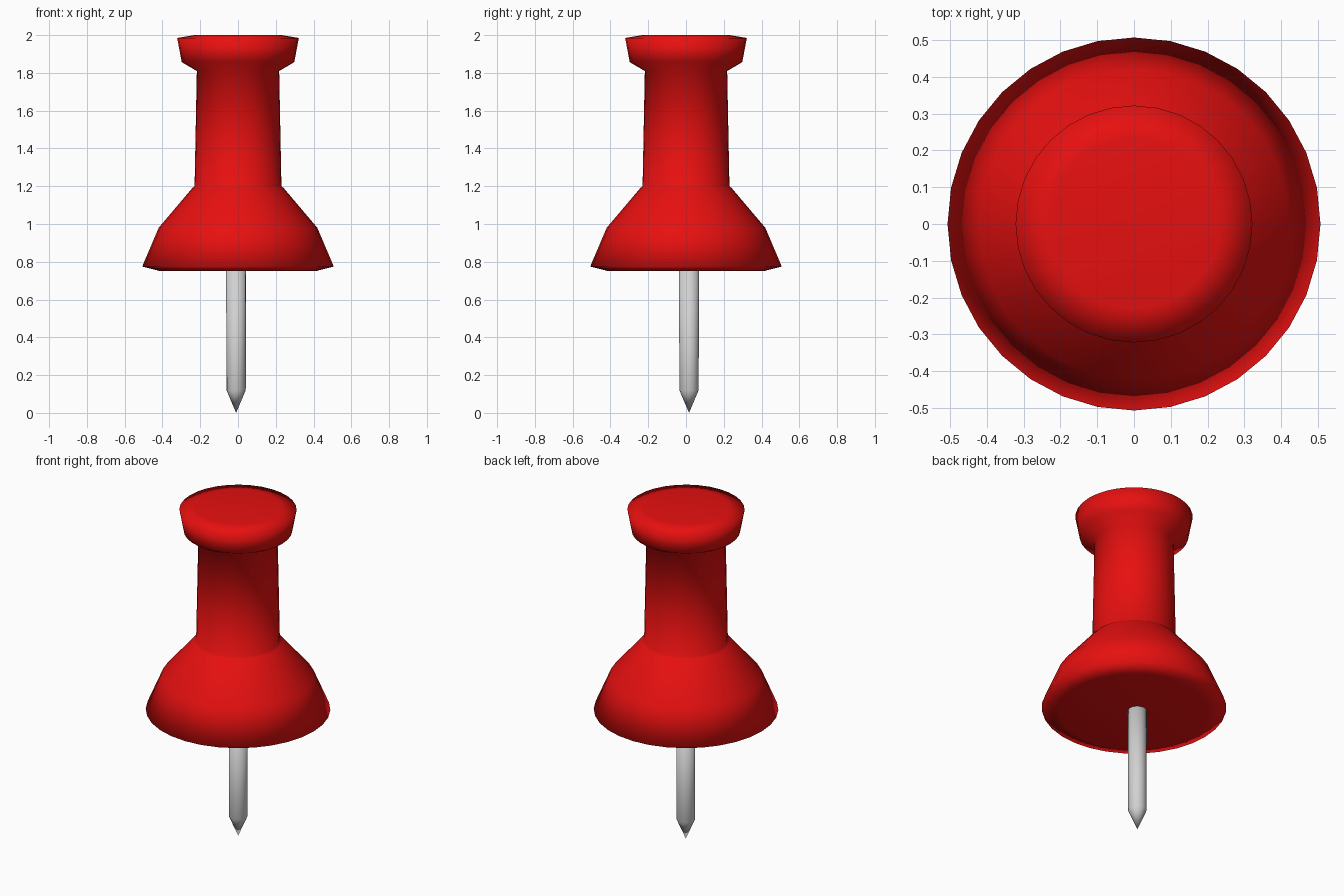
import bpy
import bmesh
from math import tau
from mathutils import Matrix, Vector

cube = bpy.data.objects.get("Cube")
if cube:
    bpy.data.objects.remove(cube, do_unlink=True)


def make_material(name, color, metallic=0.0):
    mat = bpy.data.materials.new(name)
    mat.use_nodes = True
    mat.diffuse_color = color
    shader = mat.node_tree.nodes["Principled BSDF"]
    shader.inputs["Base Color"].default_value = color
    shader.inputs["Metallic"].default_value = metallic
    return mat


def lathe(name, profile, sides, material, location=(0, 0, 0)):
    """Revolve a bottom-to-top (radius, height) profile and cap open ends."""
    bm = bmesh.new()
    rings = []
    for radius, height in profile:
        if radius == 0:
            rings.append([bm.verts.new((0, 0, height))] * sides)
        else:
            rings.append([bm.verts.new(Matrix.Rotation(tau * i / sides, 3, "Z")
                                       @ Vector((radius, 0, height)))
                          for i in range(sides)])
    for low, high in zip(rings, rings[1:]):
        for i in range(sides):
            j = (i + 1) % sides
            corners = dict.fromkeys((low[i], low[j], high[j], high[i]))
            bm.faces.new(list(corners))
    for ring in (rings[0], rings[-1]):
        if ring[0] is not ring[1]:
            bm.faces.new(ring)
    bmesh.ops.recalc_face_normals(bm, faces=bm.faces)
    for face in bm.faces:
        face.smooth = True
    mesh = bpy.data.meshes.new(name)
    bm.to_mesh(mesh)
    bm.free()
    mesh.materials.append(material)
    obj = bpy.data.objects.new(name, mesh)
    obj.location = location
    bpy.context.collection.objects.link(obj)
    return obj


red = make_material("red plastic", (0.8, 0.005, 0.005, 1))
steel = make_material("grey steel", (0.64, 0.64, 0.64, 1))

# Handle: flared skirt, slim neck and round cap in one turned piece
handle_profile = [
    (0.41, 0.75), (0.507, 0.775), (0.42, 0.98), (0.242, 1.19),
    (0.23, 1.2), (0.218, 1.81), (0.298, 1.857), (0.322, 1.985), (0.23, 2.0),
]
lathe("handle", handle_profile, 32, red)

# Needle: slightly off-centre shaft with a conical point
needle_profile = [(0, 0), (0.051, 0.12), (0.053, 0.8)]
lathe("needle", needle_profile, 16, steel, (-0.01, 0.016, 0))
